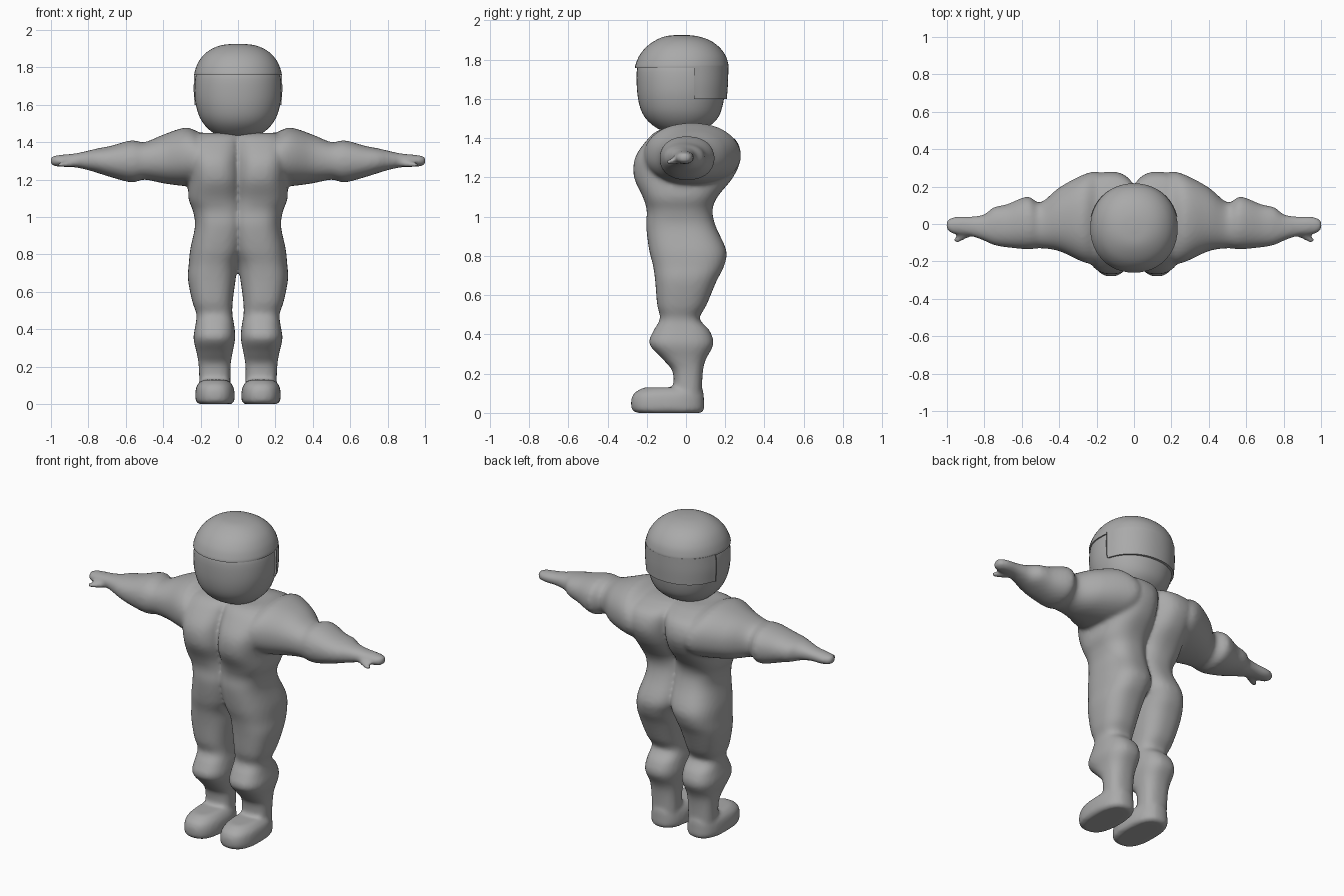
import bpy, bmesh, math
from mathutils import Vector

grey = bpy.data.materials.new("plain grey")
grey.diffuse_color = (0.4, 0.4, 0.4, 1)


def spline(rows, steps):
    """Catmull-Rom interpolation through rows of numbers."""
    out = []
    for i in range(len(rows) - 1):
        a, b, c, d = (rows[max(0, min(len(rows) - 1, i + k))] for k in (-1, 0, 1, 2))
        for s in range(steps):
            t = s / steps
            out.append([q + 0.5 * t * (r - p + t * (2 * p - 5 * q + 4 * r - s4 + t * (3 * (q - r) + s4 - p)))
                        for p, q, r, s4 in zip(a, b, c, d)])
    return out + [list(rows[-1])]


def loft(bm, rows, axis="z", power=2.0, sides=40, side=1, steps=4, y_min=-9):
    """Rows: station, low/high of the first cross axis, low/high of the second."""
    rings = []
    for st, a0, a1, b0, b1 in spline(rows, steps):
        ring = []
        for k in range(sides):
            t = 2 * math.pi * k / sides
            c, s = math.cos(t), math.sin(t)
            a = (a0 + a1) / 2 + (a1 - a0) / 2 * math.copysign(abs(c) ** (2 / power), c)
            b = (b0 + b1) / 2 + (b1 - b0) / 2 * math.copysign(abs(s) ** (2 / power), s)
            x, y, z = (a, b, st) if axis == "z" else (st, a, b)
            ring.append(bm.verts.new((x * side, max(y, y_min), z)))
        rings.append(ring)
    faces = [bm.faces.new(rings[0]), bm.faces.new(rings[-1])]
    for lo, hi in zip(rings, rings[1:]):
        for k in range(sides):
            n = (k + 1) % sides
            faces.append(bm.faces.new((lo[k], lo[n], hi[n], hi[k])))
    bmesh.ops.recalc_face_normals(bm, faces=faces)


def finish(bm, name, angle=40):
    me = bpy.data.meshes.new(name)
    bm.to_mesh(me)
    bm.free()
    ob = bpy.data.objects.new(name, me)
    bpy.context.collection.objects.link(ob)
    me.materials.append(grey)
    bpy.ops.object.select_all(action="DESELECT")
    ob.select_set(True)
    bpy.context.view_layer.objects.active = ob
    bpy.ops.object.shade_smooth_by_angle(angle=math.radians(angle))
    return ob


# Leg and torso half: z, x inner/outer, y front/back
leg = [(0.06, 0.04, 0.205, -0.07, 0.08), (0.2, 0.04, 0.21, -0.065, 0.085),
       (0.27, 0.03, 0.22, -0.115, 0.1), (0.35, 0.015, 0.238, -0.187, 0.14),
       (0.42, 0.02, 0.228, -0.165, 0.12), (0.48, 0.03, 0.222, -0.132, 0.07),
       (0.55, 0.028, 0.245, -0.147, 0.105), (0.67, 0.012, 0.268, -0.157, 0.155),
       (0.75, 0.0, 0.263, -0.168, 0.195), (0.83, -0.03, 0.255, -0.188, 0.205),
       (0.95, -0.04, 0.23, -0.203, 0.152), (1.03, -0.04, 0.24, -0.2, 0.135),
       (1.1, -0.03, 0.265, -0.22, 0.16), (1.2, -0.03, 0.265, -0.265, 0.24),
       (1.3, -0.03, 0.28, -0.26, 0.28), (1.39, -0.04, 0.29, -0.2, 0.255),
       (1.435, -0.03, 0.25, -0.15, 0.17), (1.45, 0.02, 0.2, -0.1, 0.1)]
# Foot: z, x inner/outer, y toe/heel
foot = [(0.0, 0.035, 0.21, -0.25, 0.075), (0.015, 0.02, 0.226, -0.275, 0.092),
        (0.06, 0.018, 0.228, -0.28, 0.092), (0.1, 0.028, 0.22, -0.265, 0.09),
        (0.13, 0.055, 0.19, -0.215, 0.08)]
# Arm: x, y front/back, z bottom/top
arm = [(0.12, -0.17, 0.25, 1.2, 1.43), (0.2, -0.215, 0.28, 1.17, 1.45),
       (0.28, -0.2, 0.26, 1.165, 1.478), (0.4, -0.145, 0.195, 1.18, 1.44),
       (0.5, -0.13, 0.115, 1.2, 1.4), (0.57, -0.135, 0.147, 1.185, 1.41),
       (0.68, -0.125, 0.105, 1.213, 1.38), (0.75, -0.112, 0.09, 1.235, 1.367),
       (0.8, -0.09, 0.052, 1.25, 1.355), (0.87, -0.065, 0.04, 1.265, 1.34),
       (0.94, -0.055, 0.04, 1.268, 1.333), (0.985, -0.045, 0.03, 1.273, 1.327),
       (1.004, -0.02, 0.01, 1.288, 1.315)]
# Thumb: x, y, z
thumb = [(0.86, -0.06, -0.02, 1.27, 1.31), (0.91, -0.085, -0.045, 1.265, 1.3),
         (0.945, -0.1, -0.065, 1.265, 1.295), (0.965, -0.092, -0.076, 1.27, 1.288)]

# Body, fused into one smooth skin
bm = bmesh.new()
for side in (1, -1):
    loft(bm, leg, power=2.5, side=side)
    loft(bm, foot, power=2.5, side=side)
    loft(bm, arm, axis="x", power=2.2, side=side)
    loft(bm, thumb, axis="x", side=side)
body = finish(bm, "body", 180)
fuse = body.modifiers.new("fuse", "REMESH")
fuse.mode = "VOXEL"
fuse.voxel_size = 0.012
fuse.use_smooth_shade = True
relax = body.modifiers.new("relax", "SMOOTH")
relax.factor = 0.5
relax.iterations = 6

# Head
bm = bmesh.new()
loft(bm, [(1.435, -0.1, 0.1, -0.11, 0.06), (1.455, -0.14, 0.14, -0.155, 0.11),
          (1.5, -0.185, 0.185, -0.205, 0.16), (1.56, -0.215, 0.215, -0.235, 0.185),
          (1.65, -0.232, 0.232, -0.25, 0.2), (1.76, -0.225, 0.225, -0.248, 0.2),
          (1.82, -0.19, 0.19, -0.21, 0.17)], power=2.15, sides=48)
finish(bm, "head")

# Cap of hair with a small brim edge over the face
bm = bmesh.new()
loft(bm, [(1.758, -0.233, 0.233, -0.26, 0.216), (1.775, -0.232, 0.232, -0.257, 0.216),
          (1.82, -0.216, 0.216, -0.238, 0.202), (1.865, -0.185, 0.185, -0.202, 0.168),
          (1.9, -0.138, 0.138, -0.152, 0.118), (1.92, -0.08, 0.08, -0.1, 0.055),
          (1.926, -0.015, 0.015, -0.035, -0.005)], power=2.1, sides=48)
finish(bm, "hair_cap")

# Back hair panel, cut straight at the temples
bm = bmesh.new()
loft(bm, [(1.6, -0.232, 0.232, -0.25, 0.208), (1.68, -0.237, 0.237, -0.255, 0.214),
          (1.765, -0.234, 0.234, -0.258, 0.216)], power=2.15, sides=64, y_min=0.04)
finish(bm, "hair_back")
